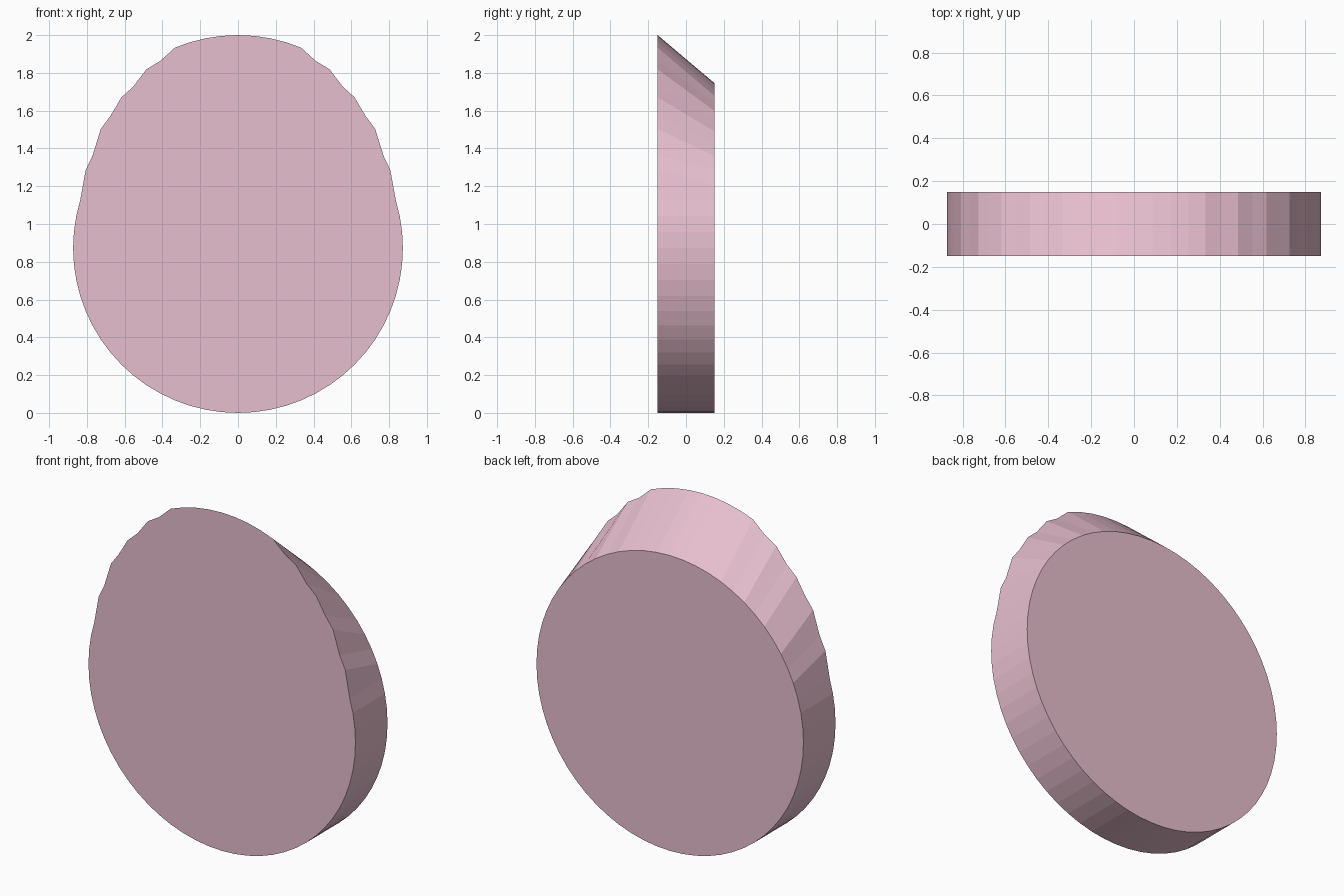
import bpy, bmesh, math

if "Cube" in bpy.data.objects:
    bpy.data.objects.remove(bpy.data.objects["Cube"])

R, HALF, SEGS = 0.873, 0.15, 64

# Upward shift of the front rim, stepping down away from the top
STEPS = [(4, 0.254), (6, 0.22), (8, 0.18), (10, 0.146), (12, 0.078)]


def lift(k):
    k = min(k, SEGS - k)
    return next((s for limit, s in STEPS if k <= limit), 0.0)


# Disc: round back face, front face with stepped raised upper rim
bm = bmesh.new()
front, back = [], []
for k in range(SEGS):
    a = 2 * math.pi * k / SEGS
    x, z = R * math.sin(a), R + R * math.cos(a)
    front.append(bm.verts.new((x, -HALF, z + lift(k))))
    back.append(bm.verts.new((x, HALF, z)))
bm.faces.new(front)
bm.faces.new(back[::-1])
for k in range(SEGS):
    n = (k + 1) % SEGS
    bm.faces.new((front[k], back[k], back[n], front[n]))
bmesh.ops.recalc_face_normals(bm, faces=bm.faces)

mesh = bpy.data.meshes.new("slanted_disc")
bm.to_mesh(mesh)
bm.free()
disc = bpy.data.objects.new("slanted_disc", mesh)
bpy.context.collection.objects.link(disc)

# Pink material
pink = bpy.data.materials.new("pink")
pink.diffuse_color = (0.80, 0.52, 0.62, 1)
pink.use_nodes = True
pink.node_tree.nodes["Principled BSDF"].inputs["Base Color"].default_value = pink.diffuse_color
mesh.materials.append(pink)
